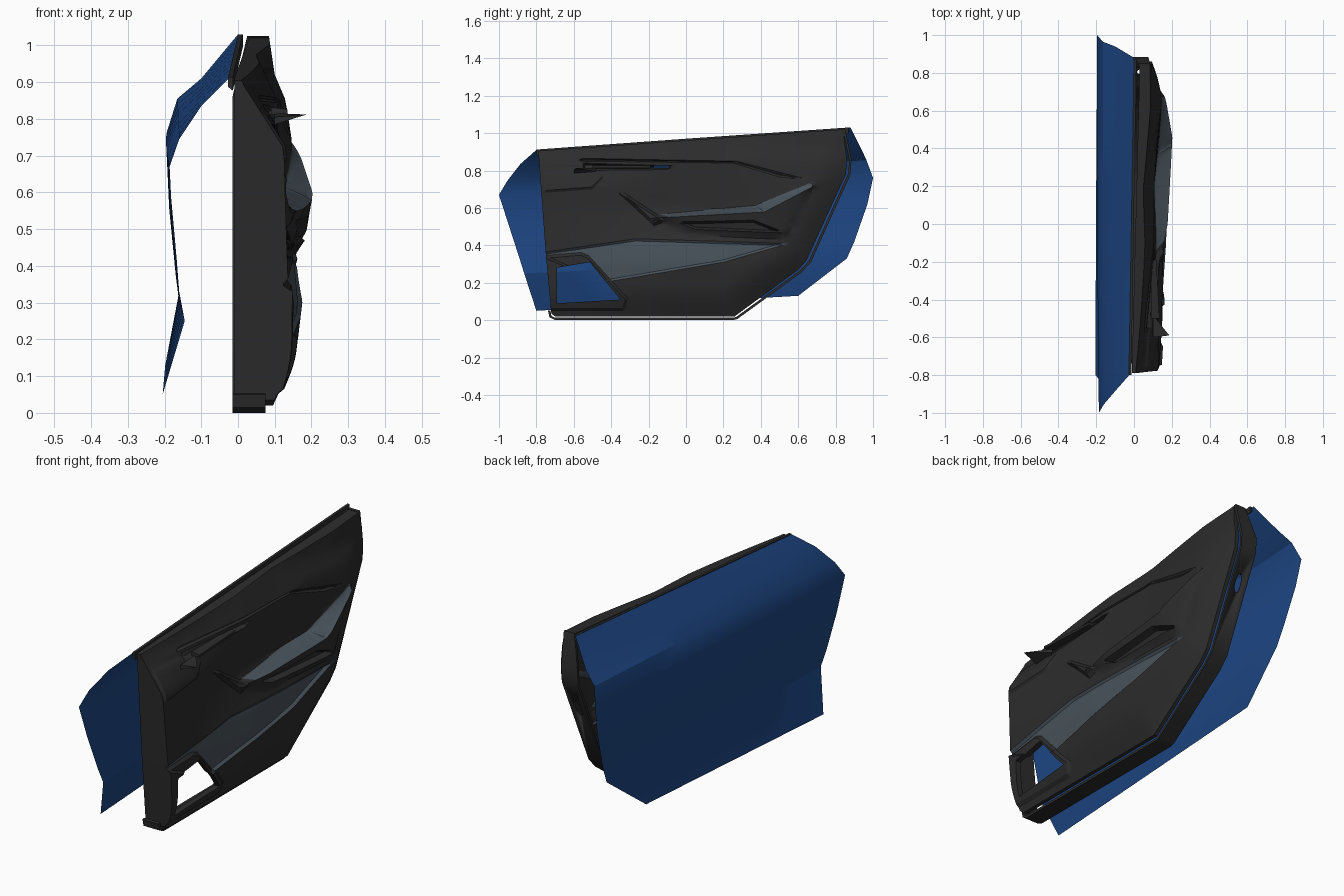
import bpy, bmesh, math
from mathutils import Vector

if "Cube" in bpy.data.objects:
    bpy.data.objects.remove(bpy.data.objects["Cube"])


def material(name, rgb):
    m = bpy.data.materials.new(name)
    m.diffuse_color = (*rgb, 1)
    m.use_nodes = True
    m.node_tree.nodes["Principled BSDF"].inputs["Base Color"].default_value = m.diffuse_color
    return m


BLUE = material("body_blue", (0.012, 0.060, 0.225))
BLACK = material("soft_black", (0.025, 0.025, 0.025))
GREY = material("slate_insert", (0.066, 0.086, 0.105))


def finish(bm, name, mats, angle=30):
    me = bpy.data.meshes.new(name)
    bm.to_mesh(me)
    bm.free()
    for m in mats:
        me.materials.append(m)
    ob = bpy.data.objects.new(name, me)
    bpy.context.collection.objects.link(ob)
    bpy.ops.object.select_all(action='DESELECT')
    ob.select_set(True)
    bpy.context.view_layer.objects.active = ob
    bpy.ops.object.shade_smooth_by_angle(angle=math.radians(angle))
    return ob


def loft(name, rows, mat, closed=False, angle=30):
    """Skin consecutive rows of points; closed makes a capped solid."""
    bm = bmesh.new()
    vs = [[bm.verts.new(p) for p in r] for r in rows]
    n = len(rows[0])
    for a, b in zip(vs, vs[1:]):
        for j in range(n if closed else n - 1):
            k = (j + 1) % n
            bm.faces.new((a[j], a[k], b[k], b[j]))
    if closed:
        bm.faces.new(vs[0])
        bm.faces.new(vs[-1])
        bmesh.ops.remove_doubles(bm, verts=bm.verts[:], dist=1e-5)
        bmesh.ops.recalc_face_normals(bm, faces=bm.faces[:])
    return finish(bm, name, [mat], angle)


def clamp(t):
    return max(0.0, min(1.0, t))


def pw(pts, t):
    """Piecewise linear lookup."""
    if t <= pts[0][0]:
        return pts[0][1]
    for (a, u), (b, v) in zip(pts, pts[1:]):
        if t <= b:
            return u + (v - u) * (t - a) / (b - a)
    return pts[-1][1]


def edges(poly):
    """Point and inward normal of each edge of a convex (y, z) polygon."""
    c = sum((Vector(p) for p in poly), Vector((0, 0))) / len(poly)
    out = []
    for p, q in zip(poly, poly[1:] + poly[:1]):
        p, q = Vector(p), Vector(q)
        n = Vector((p.y - q.y, q.x - p.x)).normalized()
        out.append((p, n if n.dot(c - p) > 0 else -n))
    return out


def inside(es, co):
    return min(n.dot(Vector((co.y, co.z)) - p) for p, n in es)


# ---- outer skin: gently bowed rulings from front edge to rear edge
ends = [((-.025, -.80, .91), (0, .88, 1.03), 0), ((-.10, -.885, .835), (-.10, .94, .91), 0),
        ((-.16, -.955, .745), (-.165, .965, .855), 0), ((-.186, -1, .67), (-.195, 1, .76), .004),
        ((-.178, -.945, .5), (-.185, .97, .62), .006), ((-.160, -.89, .33), (-.167, .90, .42), .006),
        ((-.145, -.865, .25), (-.16, .86, .33), .006), ((-.205, -.80, .05), (-.198, .60, .13), 0)]
loft("outer_skin", [[Vector(a).lerp(Vector(b), t / 8) - Vector((bow * math.sin(math.pi * t / 8), 0, 0))
                     for t in range(9)] for a, b, bow in ends], BLUE, angle=24)

# ---- inner trim panel: outline and surface depth
outline = [(-.79, .905), (-.75, .36), (-.72, .035), (-.70, .02), (.26, .02), (.60, .27),
           (.645, .32), (.855, .78), (.86, .86), (.84, 1.02)]
OUT = edges(outline)
FRONT = [(.0, .13), (.36, .135), (.72, .125), (.9, .01)]
MID = [(.05, .145), (.3, .175), (.41, .165), (.48, .14), (.6, .105), (.85, .108), (.97, .05)]
REAR = [(.3, .16), (.6, .155), (.75, .145), (.85, .13), (.92, .10), (1.02, .085)]
# armrest lines along y: upper edge, ridge, lower edge, and ridge depth
TOP = [(-.15, .567), (.37, .613), (.675, .738)]
RIDGE = [(-.15, .545), (-.086, .55), (.42, .578), (.675, .712)]
LOW = [(-.2, .52), (0, .455), (.53, .43), (.70, .70)]
REACH = [(-.2, .14), (0, .178), (.3, .195), (.46, .203), (.68, .165)]


def depth(co):
    y, z = co.y, co.z
    x = pw([(-.77, pw(FRONT, z)), (-.1, pw(MID, z)), (.2, pw(MID, z)), (.62, pw(REAR, z))], y)
    if -.24 < y < .73:
        r, low, mid, top = pw(REACH, y), pw(LOW, y), pw(RIDGE, y), pw(TOP, y)
        fade = clamp((y + .22) / .1) * clamp((.73 - y) / .05)
        arm = pw([(low, x), (low + .035, max(x, r - .02)), (mid, r), (top, x)], z)
        x += (arm - x) * fade
    t = clamp(inside(OUT[3:9], co) / .17)          # rolls off to rear and bottom
    edge = min(x, .095)
    return edge + (x - edge) * math.sin(t * math.pi / 2)


# polygon, bevel width, offset, grey?
features = [
    ([(-.77, .362), (-.77, .34), (-.45, .2), (-.33, .22), (.2, .31), (.55, .41), (-.27, .435)],
     .012, -.012, 1),                                                                              # lower insert
    ([(-.2, .52), (0, .455), (.53, .43), (.70, .70), (.675, .712), (.37, .613)], .035, 0, 0),      # armrest edge
    ([(-.14, .566), (-.086, .55), (.42, .578), (.37, .613)], .005, -.004, 1),                      # armrest insert
    ([(.42, .578), (.675, .712), (.675, .738), (.37, .613)], .005, -.004, 1),                      # insert rear
    ([(-.06, .525), (.36, .535), (.54, .465), (.05, .485)], .012, -.03, 0),                        # pull cup
    ([(-.36, .68), (-.33, .68), (-.1, .53), (-.17, .505)], .015, .02, 0),                          # diagonal grip
    ([(-.59, .85), (.25, .84), (.27, .85), (-.55, .865)], .006, -.012, 0),                         # belt groove
    ([(.25, .84), (.5, .765), (.68, .745), (.27, .85)], .01, -.008, 0),                            # groove rear
    ([(-.55, .80), (-.1, .805), (-.06, .825), (-.55, .84)], .01, -.02, 0),                         # release slot
    ([(-.77, .68), (-.5, .70), (-.43, .77), (-.58, .83), (-.77, .83)], .012, .008, 0),             # switch pad
    ([(-.77, .345), (-.56, .362), (-.52, .345), (-.31, .115), (-.33, .05), (-.74, .05)],
     .015, .012, 0),                                                                               # speaker frame
]
features = [(edges(p), w, d, g) for p, w, d, g in features]
SPEAKER = edges([(-.69, .28), (-.515, .31), (-.35, .11), (-.69, .09)])
SLOT = edges([(-.17, .812), (-.09, .814), (-.09, .827), (-.17, .827)])

bm = bmesh.new()
bmesh.ops.create_grid(bm, x_segments=56, y_segments=34, size=1)
for v in bm.verts:
    v.co = (0, v.co.x * .95, .5 + v.co.y * .55)


def cut(p, n, faces, clear=False):
    es = {e for f in faces for e in f.edges}
    vs = {v for f in faces for v in f.verts}
    bmesh.ops.bisect_plane(bm, geom=list(vs) + list(es) + list(faces), dist=1e-4,
                           plane_co=(0, p.x, p.y), plane_no=(0, n.x, n.y), clear_inner=clear)


for p, n in OUT:
    cut(p, n, bm.faces[:], True)
for es, w, d, g in features + [(SPEAKER, 0, 0, 0), (SLOT, 0, 0, 0)]:
    for off in {0, w}:
        for p, n in es:
            near = [f for f in bm.faces if inside(es, f.calc_center_median()) > -.035]
            cut(p + n * off, n, near)


# speaker and slot openings, then insert colours and relief
def in_hole(co, margin=0.0):
    return max(inside(SPEAKER, co), inside(SLOT, co)) > margin


bmesh.ops.delete(bm, geom=[f for f in bm.faces if in_hole(f.calc_center_median())], context='FACES')
for f in bm.faces:
    for es, w, d, g in features:
        if inside(es, f.calc_center_median()) > 0:
            f.material_index = g
new_x = {}
for v in bm.verts:
    new_x[v] = depth(v.co) + sum(d * clamp(inside(es, v.co) / w) for es, w, d, g in features)
for v, x in new_x.items():
    v.co.x = x


# return walls: deep at front and top, shallow along rear and bottom
def back_x(z):
    return -.01 + .04 * clamp((z - .91) / .11)


rim = [e for e in bm.edges if e.is_boundary]
for g in bmesh.ops.extrude_edge_only(bm, edges=rim)["geom"]:
    if isinstance(g, bmesh.types.BMVert):
        if in_hole(g.co, -.012):
            g.co.x -= .03
        elif inside(OUT[3:9], g.co) < .002 and g.co.z < 1.015 and g.co.y > -.69:
            g.co.x = min(g.co.x - .01, .075)
        else:
            g.co.x = back_x(g.co.z)
    elif isinstance(g, bmesh.types.BMFace):
        g.material_index = 0
finish(bm, "inner_trim_panel", [BLACK, GREY], 28)

# ---- jamb seal band following rear and bottom of the door, turning up at the front
path = [Vector(p) for p in [(.85, 1.025), (.885, .86), (.88, .78), (.668, .31), (.615, .253),
                            (.275, .006), (.25, 0), (-.70, 0), (-.73, .015), (-.738, .05)]]
rows = []
for i, p in enumerate(path):
    t = (path[min(i + 1, len(path) - 1)] - path[max(i - 1, 0)]).normalized()
    q = p + Vector((t.y, -t.x)) * .013
    if q.y < p.y and p.y < .02:
        q.y = p.y + .01
    x0, x1 = back_x(p.y) - .005, .075 + .01 * clamp((p.y - .85) / .1)
    rows.append([(x0, *p), (x1, *p), (x1, *q), (x0, *q)])
seal = loft("jamb_seal", rows, BLACK, True)

# latch opening through the band
oval = []
for y in (.70, .92):
    oval.append([(.034 + .02 * math.cos(k * math.tau / 16), y, .63 + .045 * math.sin(k * math.tau / 16))
                 for k in range(16)])
cutter = loft("latch_cutter", oval, BLACK, True)
cutter.hide_render = True
mod = seal.modifiers.new("latch", 'BOOLEAN')
mod.operation, mod.solver, mod.object = 'DIFFERENCE', 'EXACT', cutter
bpy.ops.object.select_all(action='DESELECT')
bpy.context.view_layer.objects.active = seal
bpy.ops.object.modifier_apply(modifier=mod.name)
bpy.data.objects.remove(cutter)

# ---- waist seal along the top of the skin
rows = []
for y, z, x in [(-.80, .912, -.027), (0, .97, -.014), (.87, 1.03, 0)]:
    rows.append([(x, y, z), (x + .013, y, z), (x + .013, y, z - .035), (x, y, z - .025)])
loft("waist_seal", rows, BLACK, True)

# ---- release lever: a thin pointed blade with a slim handle behind it
tip = (.187, -.59, .812)
loft("release_lever", [[(.10, -.60, .785), (.10, -.48, .795), (.10, -.48, .815), (.10, -.60, .805)],
                       [tip] * 4], BLACK, True)
rows = [[(x, y, z) for x, z in ((.09, .812), (x1, .814), (x1, .826), (.09, .832))]
        for y, x1 in ((-.50, .135), (-.19, .118))]
loft("release_handle", rows, BLACK, True)
